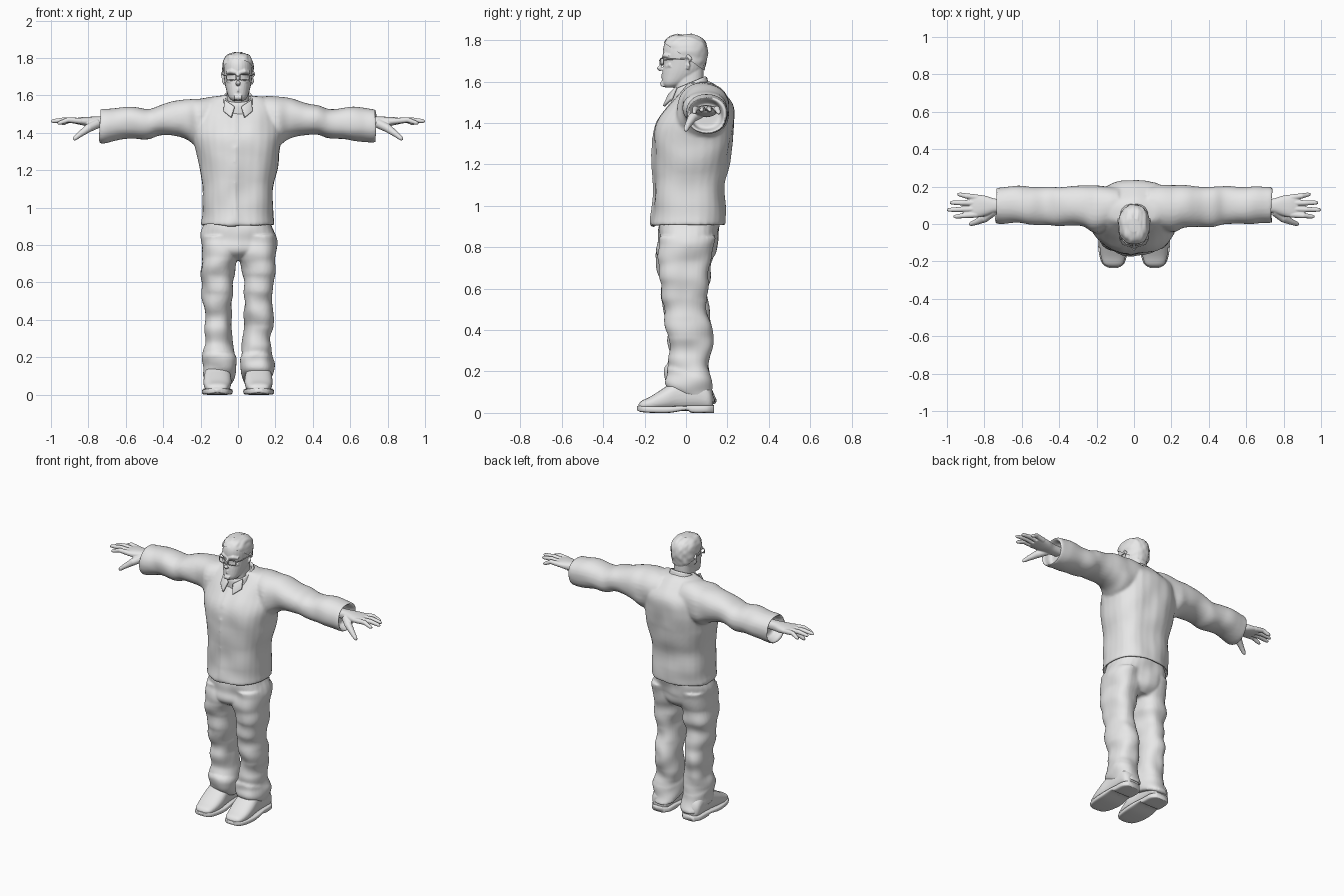
import bpy, bmesh, math
from mathutils import Vector, noise

if "Cube" in bpy.data.objects:
    bpy.data.objects.remove(bpy.data.objects["Cube"])

grey = bpy.data.materials.new("plain_grey")
grey.use_nodes = True
grey.diffuse_color = (0.8, 0.8, 0.8, 1)
grey.node_tree.nodes["Principled BSDF"].inputs["Base Color"].default_value = (0.8, 0.8, 0.8, 1)


def skin_rings(bm, rings):
    """Bridge a list of vertex rings and cap both ends."""
    n = len(rings[0])
    for a, b in zip(rings, rings[1:]):
        for i in range(n):
            j = (i + 1) % n
            bm.faces.new((a[i], a[j], b[j], b[i]))
    bm.faces.new(rings[0])
    bm.faces.new(rings[-1])


def loft(bm, rows, axis, side=1, p=2.4, n=28, steps=4):
    """Smooth body through boxes (t, a0, a1, b0, b1) along an axis."""
    rows = [Vector(r) for r in rows]
    rings = []
    for k in range((len(rows) - 1) * steps + 1):
        i, f = min(k // steps, len(rows) - 2), 0
        f = k / steps - i
        q0, q1, q2 = rows[max(i - 1, 0)], rows[i], rows[i + 1]
        q3 = rows[min(i + 2, len(rows) - 1)]
        m1, m2 = (q2 - q0) / 2, (q3 - q1) / 2
        d = q2 - q1
        r = q1 + m1 * f + (3 * d - 2 * m1 - m2) * f * f + (m1 + m2 - 2 * d) * f ** 3
        t, a0, a1, b0, b1 = r
        ring = []
        for s in range(n):
            w = math.tau * s / n
            c, v = math.cos(w), math.sin(w)
            a = (a0 + a1) / 2 + (a1 - a0) / 2 * math.copysign(abs(c) ** (2 / p), c)
            b = (b0 + b1) / 2 + (b1 - b0) / 2 * math.copysign(abs(v) ** (2 / p), v)
            x, y, z = {"x": (t, a, b), "y": (a, t, b), "z": (a, b, t)}[axis]
            ring.append(bm.verts.new((x * side, y, z)))
        rings.append(ring)
    skin_rings(bm, rings)


def tube(bm, points, radii, side=1, n=12):
    """Tapered round limb through points."""
    pts = [Vector((x * side, y, z)) for x, y, z in points]
    rings = []
    for i, c in enumerate(pts):
        d = pts[min(i + 1, len(pts) - 1)] - pts[max(i - 1, 0)]
        u = d.cross(Vector((0.1, 0.2, 1))).normalized()
        v = d.cross(u).normalized()
        rings.append([bm.verts.new(c + radii[i] * (u * math.cos(math.tau * k / n)
                     + v * math.sin(math.tau * k / n))) for k in range(n)])
    skin_rings(bm, rings)


def sym(*rows):
    """Rows (z, half width, y0, y1) centred on x = 0."""
    return [(z, -w, w, y0, y1) for z, w, y0, y1 in rows]


def finish(name, bm, voxel=0, smooth=3, fold=0, freq=(1, 1, 1)):
    """Fuse overlapping parts, add soft folds and shade smooth."""
    bmesh.ops.recalc_face_normals(bm, faces=bm.faces)
    me = bpy.data.meshes.new(name)
    bm.to_mesh(me)
    bm.free()
    ob = bpy.data.objects.new(name, me)
    bpy.context.collection.objects.link(ob)
    if voxel:
        mod = ob.modifiers.new("fuse", "REMESH")
        mod.mode, mod.voxel_size = "VOXEL", voxel
        mod = ob.modifiers.new("soften", "SMOOTH")
        mod.factor, mod.iterations = 0.5, smooth
        deps = bpy.context.evaluated_depsgraph_get()
        ob.data = bpy.data.meshes.new_from_object(ob.evaluated_get(deps))
        ob.modifiers.clear()
    if fold:
        normals = [v.normal.copy() for v in ob.data.vertices]
        for v, nrm in zip(ob.data.vertices, normals):
            v.co += nrm * fold * noise.noise(v.co * Vector(freq))
    ob.data.materials.clear()
    ob.data.materials.append(grey)
    ob.data.shade_smooth()
    return ob


# Jacket: hollow hem, hollow cuffs, front placket
bm = bmesh.new()
loft(bm, sym((0.95, .165, -.14, .165), (.91, .18, -.152, .175), (.907, .196, -.168, .19),
             (.97, .19, -.163, .192), (1.1, .193, -.157, .19), (1.2, .207, -.155, .207),
             (1.32, .225, -.16, .226), (1.4, .235, -.142, .233), (1.48, .23, -.09, .226),
             (1.54, .2, -.045, .185), (1.585, .14, -.01, .135), (1.6, .08, -.01, .1)), "z")
for s in (1, -1):
    loft(bm, [(.08, 0, .2, 1.38, 1.59), (.2, -.05, .21, 1.33, 1.59), (.27, -.02, .205, 1.365, 1.58),
              (.35, -.01, .2, 1.385, 1.565), (.42, -.01, .2, 1.385, 1.55), (.48, 0, .2, 1.365, 1.528),
              (.56, 0, .2, 1.365, 1.537), (.65, .003, .2, 1.357, 1.532), (.733, .005, .198, 1.345, 1.53),
              (.733, .022, .18, 1.363, 1.512), (.68, .03, .17, 1.37, 1.5)], "x", s, p=2.2)
tube(bm, [(-.015, -.068, 1.5), (-.015, -.134, 1.4), (-.015, -.154, 1.32), (-.015, -.149, 1.2),
          (-.015, -.152, 1.1), (-.015, -.16, .92)], [.012] * 6)
finish("jacket", bm, .009, 4, .012, (9, 5, 7))

# Collar: sloped ring and two lapel flaps
bm = bmesh.new()
loft(bm, sym((1.54, .1, -.07, .13), (1.6, .083, -.07, .108), (1.622, .076, -.064, .1),
             (1.616, .066, -.053, .088), (1.54, .066, -.05, .09)), "z")
for v in bm.verts:
    v.co.z += min(0, v.co.y - .09) * .42
finish("collar", bm)
bm = bmesh.new()
for s in (1, -1):
    bm.faces.new([bm.verts.new((x * s, y, z)) for x, y, z in
                  ((.07, -.045, 1.575), (.018, -.08, 1.54), (.035, -.108, 1.48), (.078, -.07, 1.515))])
flaps = finish("collar_flaps", bm)
mod = flaps.modifiers.new("thickness", "SOLIDIFY")
mod.thickness, mod.offset = .014, 0
mod = flaps.modifiers.new("round_edges", "BEVEL")
mod.width, mod.segments = .004, 2

# Trousers: hips and two baggy legs
bm = bmesh.new()
loft(bm, sym((.96, .165, -.12, .16), (.9, .19, -.128, .162), (.84, .198, -.135, .155),
             (.77, .19, -.13, .135), (.72, .12, -.08, .1)), "z")
for s in (1, -1):
    loft(bm, [(.85, .005, .195, -.13, .15), (.72, .005, .2, -.138, .124), (.6, .028, .197, -.12, .11),
              (.5, .033, .19, -.105, .108), (.4, .038, .183, -.09, .124), (.3, .03, .178, -.082, .12),
              (.22, .022, .18, -.085, .113), (.18, .01, .191, -.1, .125), (.12, .015, .188, -.1, .135),
              (.085, .025, .182, -.06, .14)], "z", s)
for v in bm.verts:
    if v.co.z < .2:
        v.co.z -= v.co.y * .25
finish("trousers", bm, .008, 3, .02, (7, 7, 11))

for s, label in ((1, "left"), (-1, "right")):
    # Shoe upper, then sole with a raised heel
    bm = bmesh.new()
    loft(bm, [(-.23, .09, .13, .025, .04), (-.215, .06, .162, .015, .058), (-.17, .045, .178, .01, .08),
              (-.1, .035, .185, .01, .125), (-.03, .04, .18, .01, .17), (.06, .045, .178, .01, .17),
              (.11, .05, .172, .01, .13), (.13, .075, .15, .015, .09)], "y", s)
    finish(label + "_shoe", bm, .006, 2)
    bm = bmesh.new()
    loft(bm, [(-.236, .09, .13, .012, .034), (-.215, .055, .167, .004, .034), (-.16, .036, .187, 0, .032),
              (-.08, .028, .193, 0, .032), (0, .036, .187, .012, .035), (.03, .04, .184, 0, .037),
              (.1, .043, .18, 0, .037), (.135, .07, .155, 0, .037)], "y", s, p=5)
    finish(label + "_sole", bm)

    # Hand: palm, four fingers, thumb
    bm = bmesh.new()
    loft(bm, [(.66, .065, .13, 1.43, 1.485), (.74, .06, .135, 1.428, 1.487), (.79, .045, .15, 1.432, 1.486),
              (.84, .035, .157, 1.442, 1.483), (.875, .042, .153, 1.45, 1.477)], "x", s)
    for base, tip, reach, z in ((.05, .04, .965, 1.45), (.08, .076, 1, 1.46),
                                (.112, .114, .985, 1.46), (.142, .158, .945, 1.448)):
        mid = (.85 + reach) / 2
        tube(bm, [(.84, base, 1.463), (mid, (base + tip) / 2, 1.469), (reach - .012, tip, z + .003),
                  (reach, tip, z)], [.0165, .0145, .011, .006], s)
    tube(bm, [(.75, .07, 1.45), (.8, .03, 1.425), (.845, .01, 1.392), (.872, .0, 1.37), (.88, -.002, 1.362)],
         [.026, .023, .016, .012, .006], s)
    finish(label + "_hand", bm, .004, 2)

# Head: skull, neck and face features
skull = sym((1.572, .03, -.1, -.05), (1.592, .05, -.115, .0), (1.64, .066, -.114, .07),
            (1.69, .074, -.108, .092), (1.74, .077, -.112, .098), (1.78, .073, -.105, .092),
            (1.808, .057, -.082, .07), (1.822, .025, -.04, .03))
bm = bmesh.new()
loft(bm, skull, "z", p=2.2)
loft(bm, sym((1.48, .07, -.04, .1), (1.56, .06, -.055, .085), (1.66, .058, -.06, .085)), "z")
tube(bm, [(0, -.106, 1.72), (0, -.121, 1.69), (0, -.13, 1.667), (0, -.118, 1.655)], [.009, .011, .014, .01])
tube(bm, [(-.02, -.11, 1.59), (.02, -.11, 1.59)], [.015, .015])
for z, r in ((1.634, .007), (1.622, .008)):
    tube(bm, [(-.026, -.1, z), (0, -.113, z), (.026, -.1, z)], [r * .6, r, r * .6])
for s in (1, -1):
    tube(bm, [(.008, -.107, 1.722), (.035, -.102, 1.729), (.06, -.08, 1.722)], [.009, .012, .009], s)
    tube(bm, [(.03, -.09, 1.672), (.055, -.07, 1.682)], [.014, .013], s)
    tube(bm, [(.072, .008, 1.66), (.079, .012, 1.68), (.082, .022, 1.71), (.079, .01, 1.726),
              (.075, -.002, 1.71)], [.007, .009, .011, .009, .006], s)
finish("head", bm, .004, 2)

# Hair: inflated skull cut along the hairline
bm = bmesh.new()
loft(bm, skull, "z", p=2.2)
bmesh.ops.recalc_face_normals(bm, faces=bm.faces)
bm.normal_update()
for v in bm.verts:
    v.co += v.normal * .007
bmesh.ops.bisect_plane(bm, geom=bm.verts[:] + bm.edges[:] + bm.faces[:], plane_co=(0, 0, 1.715),
                       plane_no=(0, .55, .8), clear_inner=True)
bmesh.ops.subdivide_edges(bm, edges=bm.edges[:], cuts=1, use_grid_fill=True)
finish("hair", bm, fold=.006, freq=(60, 15, 30))

# Glasses: two rims, bridge and temples
cu = bpy.data.curves.new("glasses", "CURVE")
cu.dimensions, cu.bevel_depth, cu.bevel_resolution = "3D", .0028, 2


def wire(points, closed=False):
    sp = cu.splines.new("POLY")
    sp.points.add(len(points) - 1)
    for pt, co in zip(sp.points, points):
        pt.co = (*co, 1)
    sp.use_cyclic_u = closed


for s in (1, -1):
    rim = []
    for k in range(24):
        c, v = math.cos(math.tau * k / 24), math.sin(math.tau * k / 24)
        x = .036 + .026 * math.copysign(abs(c) ** .6, c)
        rim.append((x * s, -.127 + x * .3, 1.697 + .016 * math.copysign(abs(v) ** .6, v)))
    wire(rim, True)
    wire([(.062 * s, -.108, 1.705), (.077 * s, -.08, 1.708), (.082 * s, .01, 1.712)])
wire([(-.01, -.124, 1.7), (0, -.129, 1.704), (.01, -.124, 1.7)])
glasses = bpy.data.objects.new("glasses", cu)
cu.materials.append(grey)
bpy.context.collection.objects.link(glasses)
